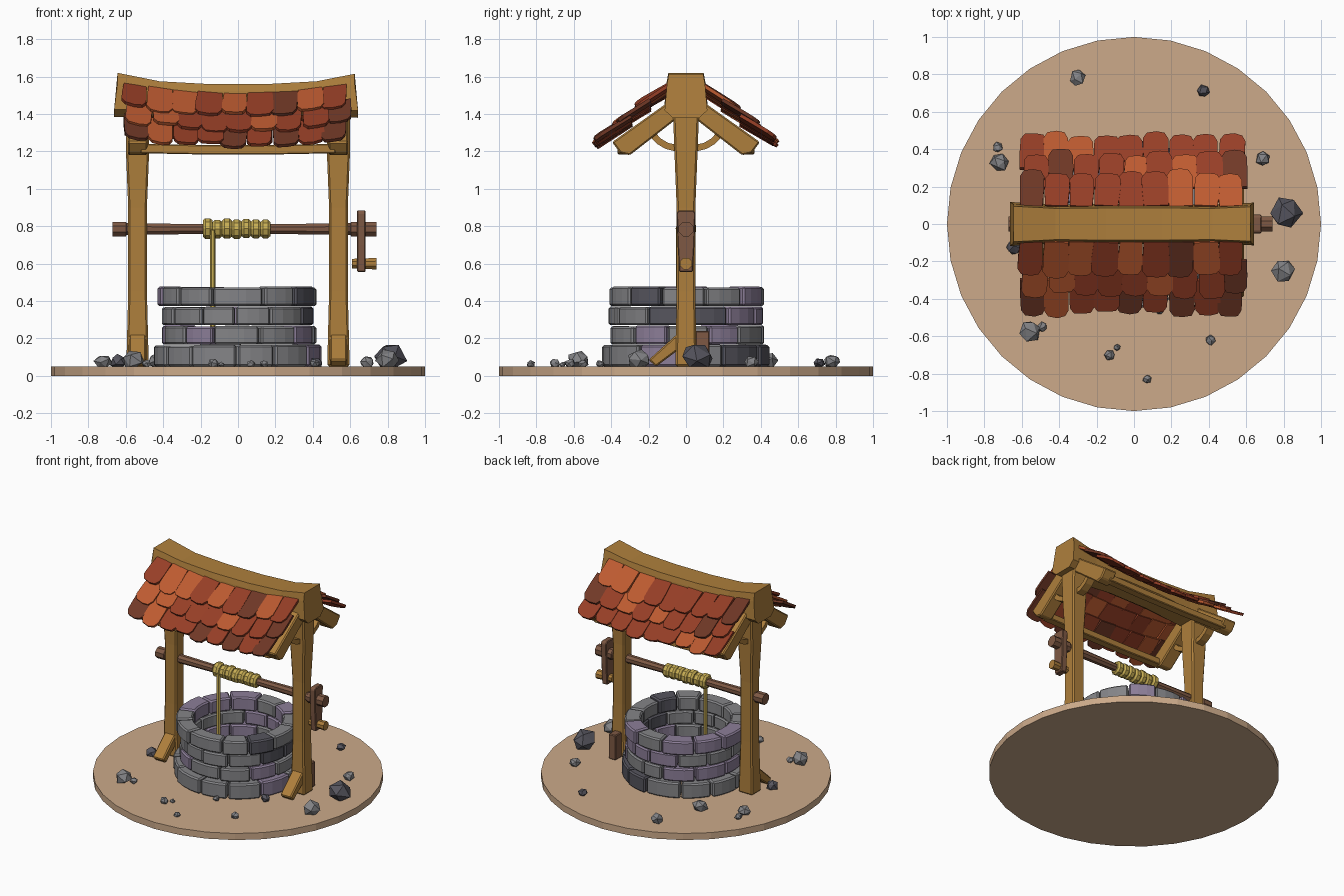
import bpy, bmesh, math, random
from mathutils import Vector, Matrix

if "Cube" in bpy.data.objects:
    bpy.data.objects.remove(bpy.data.objects["Cube"])
random.seed(7)
R = random.uniform


def mat(name, r, g, b):
    m = bpy.data.materials.new(name)
    lin = [(c / 255 / 12.92 if c < 11 else ((c / 255 + 0.055) / 1.055) ** 2.4) for c in (r, g, b)]
    m.diffuse_color = (*lin, 1)
    m.use_nodes = True
    m.node_tree.nodes["Principled BSDF"].inputs["Base Color"].default_value = m.diffuse_color
    return m


SAND = mat("sand", 204, 170, 138)
GREY = mat("grey stone", 132, 132, 135)
PURPLE = mat("purple stone", 140, 126, 152)
DARK = mat("dark stone", 86, 85, 94)
WOOD = mat("golden wood", 174, 127, 60)
BROWN = mat("brown wood", 126, 89, 68)
ROPE = mat("rope yellow", 200, 174, 84)
T_RED = mat("red tile", 150, 62, 38)
T_ORANGE = mat("orange tile", 188, 90, 48)
T_DARK = mat("dark tile", 112, 56, 38)


def finish(name, bm, mats, bevel=0):
    bmesh.ops.recalc_face_normals(bm, faces=bm.faces)
    me = bpy.data.meshes.new(name)
    bm.to_mesh(me)
    bm.free()
    for m in mats:
        me.materials.append(m)
    ob = bpy.data.objects.new(name, me)
    bpy.context.collection.objects.link(ob)
    if bevel:
        md = ob.modifiers.new("bevel", 'BEVEL')
        md.width, md.segments, md.limit_method = bevel, 1, 'ANGLE'
    return ob


def loft(bm, rings, mi=0):
    """Skin a list of closed rings and cap both ends."""
    vs = [[bm.verts.new(p) for p in r] for r in rings]
    n = len(vs[0])
    fs = [bm.faces.new(vs[0]), bm.faces.new(vs[-1])]
    for a, b in zip(vs, vs[1:]):
        fs += [bm.faces.new((a[i], a[(i + 1) % n], b[(i + 1) % n], b[i])) for i in range(n)]
    for f in fs:
        f.material_index = mi


def part(name, rings, m, bevel=0.008):
    bm = bmesh.new()
    loft(bm, rings)
    return finish(name, bm, [m], bevel)


def box(name, x0, x1, y0, y1, z0, z1, m, bevel=0.006):
    return part(name, [[(x, y0, z0), (x, y1, z0), (x, y1, z1), (x, y0, z1)] for x in (x0, x1)], m, bevel)


def slab(name, x0, x1, yz, m, bevel=0.008):
    """Extrude a side (y, z) profile along x."""
    return part(name, [[(x, y, z) for y, z in yz] for x in (x0, x1)], m, bevel)


def rod(name, xr, z, n, m, y=0, bevel=0):
    """Turned rod along x from (x, radius) pairs."""
    ang = [2 * math.pi * (i + 0.5) / n for i in range(n)]
    return part(name, [[(x, y + r * math.cos(a), z + r * math.sin(a)) for a in ang] for x, r in xr], m, bevel)


# ground disc
part("ground_disc", [[(math.cos(i * math.pi / 16), math.sin(i * math.pi / 16), z)
                      for i in range(32)] for z in (0, 0.05)], SAND, 0)

# well wall: four courses of curved stone blocks
for c, (z0, z1, ro) in enumerate([(0.05, 0.165, 0.445), (0.168, 0.268, 0.41),
                                  (0.271, 0.370, 0.405), (0.373, 0.475, 0.42)]):
    bm = bmesh.new()
    n = 12
    cuts = [2 * math.pi * (i + 0.5 * (c % 2) + R(-0.16, 0.16)) / n for i in range(n)]
    cuts.append(cuts[0] + 2 * math.pi)
    for a0, a1 in zip(cuts, cuts[1:]):
        dr, dz = R(-0.008, 0.012), R(-0.004, 0.003)
        rings = []
        for k in range(4):
            a = a0 + 0.012 + (a1 - a0 - 0.024) * k / 3
            rings.append([(r * math.cos(a), r * math.sin(a), z) for r, z in
                          ((0.31, z0), (ro + dr, z0), (ro + dr, z1 + dz), (0.31, z1 + dz))])
        loft(bm, rings, random.choices([0, 1, 2], [6, 3, 1])[0])
    finish(f"stone_course_{c + 1}", bm, [GREY, PURPLE, DARK], 0.01)

# posts, foot braces, rafters and curved braces on each side
for s, side in ((-1, "left"), (1, "right")):
    px = 0.537 * s
    part(f"{side}_post", [[(px + i * w, j * d, z) for i, j in ((-1, -1), (1, -1), (1, 1), (-1, 1))]
                          for z, w, d in ((0.05, 0.06, 0.056), (0.45, 0.05, 0.05), (0.9, 0.05, 0.05),
                                          (1.2, 0.062, 0.062), (1.42, 0.062, 0.07))], WOOD, 0.01)
    slab(f"{side}_foot_brace", px - 0.045, px + 0.045,
         [(-0.2, 0.085), (-0.16, 0.05), (-0.04, 0.14), (-0.04, 0.23)], WOOD)
    for t, face in ((-1, "front"), (1, "back")):
        slab(f"{side}_{face}_rafter", px - 0.052, px + 0.052,
             [(t * y, z) for y, z in ((0.03, 1.39), (0.30, 1.18), (0.35, 1.19), (0.395, 1.25), (0.03, 1.51))], WOOD)
        arc = []
        for r in (0.15, 0.185):
            pts = [(t * (0.04 + r * math.sin(a)), 1.385 - r * math.cos(a))
                   for a in [math.radians(5 + 17 * k) for k in range(5)]]
            arc.append(pts)
        bm = bmesh.new()
        loft(bm, [[(px - 0.03, *a), (px + 0.03, *a), (px + 0.03, *b), (px - 0.03, *b)] for a, b in zip(*arc)])
        finish(f"{side}_{face}_curved_brace", bm, [WOOD])
box("back_foot_plank", 0.505, 0.565, 0.05, 0.125, 0.05, 0.24, BROWN)


def sag(x):
    return 0.06 * (x / 0.62) ** 2


# sagging ridge beam
ridge = []
for x, top, h, k in ((-0.65, 1.62, 0.235, 1.05), (-0.42, 1.575, 0.19, 0.93), (-0.15, 1.56, 0.15, 0.95),
                     (0.15, 1.56, 0.15, 0.95), (0.42, 1.575, 0.19, 0.93), (0.63, 1.615, 0.235, 1.02)):
    ridge.append([(x + (0.012 * (x > 0.6) - 0.012 * (x < -0.6)) * (1 if z < 0.5 else -0.5), y * k, top - h + z * h)
                  for y, z in ((-0.07, 0), (0.07, 0), (0.112, 0.17), (0.1, 0.75), (0.09, 1), (-0.09, 1),
                               (-0.1, 0.75), (-0.112, 0.17))])
part("ridge_beam", ridge, WOOD, 0)

# eaves beams
for t, face in ((-1, "front"), (1, "back")):
    part(f"{face}_eaves_beam", [[(x, t * 0.335 + a * 0.03, 1.205 + 0.02 * abs(x) + b * 0.025)
                                 for a, b in ((-1, -1), (1, -1), (1, 1), (-1, 1))]
                                for x in (-0.52, -0.2, 0.2, 0.52)], WOOD, 0.005)

# roof tiles: three overlapping rows on each slope
top, eave = Vector((0.085, 1.495)), Vector((0.455, 1.195))
down = (eave - top).normalized()
for t, face in ((-1, "front"), (1, "back")):
    bm = bmesh.new()
    for row in range(3):
        n, d0 = 9, 0.13 * row
        for i in range(n):
            step = 1.2 / n
            cx = -0.61 + step * (i + 0.5) + (0.02 if row % 2 else -0.005)
            w, L = step * R(0.48, 0.54), R(0.195, 0.235)
            lift, rot = R(0.022, 0.036), R(-0.07, 0.07)
            shape = [(-0.92, 0), (0.92, 0), (1, 0.45), (1, 0.8), (0.72, 0.96), (0.1, 1 + R(-0.02, 0.02)),
                     (-0.68, 0.97), (-1, 0.82), (-1, 0.45)]
            rings = []
            for h in (0, 0.019):
                ring = []
                for u, v in shape:
                    x = cx + u * w - rot * v * L
                    d = d0 + v * L + rot * u * w
                    nn = h + lift * v + 0.004 * (i % 2)
                    p = top + down * d + Vector((-down.y, down.x)) * nn
                    ring.append((x, t * p.x, p.y + sag(x)))
                rings.append(ring)
            loft(bm, rings, random.choices([0, 1, 2], [5, 3, 1.5])[0])
    finish(f"{face}_roof_tiles", bm, [T_RED, T_ORANGE, T_DARK])

# windlass axle, crank and handle
rod("axle", [(-0.67, 0.042), (-0.6, 0.042), (-0.595, 0.034), (-0.1, 0.027), (0.1, 0.027), (0.6, 0.034),
             (0.605, 0.042), (0.74, 0.042)], 0.785, 8, BROWN)
slab("crank_arm", 0.637, 0.682, [(-0.036, 0.555), (0.036, 0.555), (0.045, 0.7), (0.05, 0.87),
                                 (0.04, 0.885), (-0.04, 0.885), (-0.05, 0.87), (-0.045, 0.7)], BROWN, 0.005)
rod("crank_handle", [(0.61, 0.028), (0.68, 0.03), (0.74, 0.034)], 0.6, 8, WOOD)

# rope coils and hanging rope
for i in range(7):
    x, r = -0.162 + 0.0515 * i, R(0.05, 0.056)
    rod(f"rope_coil_{i + 1}", [(x - 0.026, r - 0.012), (x - 0.013, r), (x + 0.013, r), (x + 0.026, r - 0.012)],
        0.785 + R(-0.003, 0.003), 9, ROPE)
part("hanging_rope", [[(-0.135 + 0.015 * math.cos(a), -0.04 + 0.015 * math.sin(a), z)
                       for a in [k * math.pi / 3 for k in range(6)]] for z in (0.25, 0.78)], ROPE, 0)

# scattered rocks: x, y, radius, dark or not
rocks = [(-0.3, 0.78, 0.048, 0), (0.37, 0.71, 0.033, 1), (0.69, 0.35, 0.042, 0), (0.81, 0.06, 0.088, 1),
         (0.80, -0.25, 0.066, 0), (0.41, -0.62, 0.03, 0), (0.07, -0.83, 0.023, 0), (-0.13, -0.7, 0.03, 0),
         (-0.09, -0.66, 0.018, 0), (-0.56, -0.57, 0.062, 0), (-0.49, -0.55, 0.027, 0), (-0.72, 0.33, 0.05, 0),
         (-0.73, 0.41, 0.028, 0), (-0.43, 0.44, 0.055, 0), (-0.64, -0.12, 0.045, 1), (0.14, -0.46, 0.025, 0),
         (0.42, -0.27, 0.035, 1)]
bm = bmesh.new()
for x, y, r, dark in rocks:
    M = (Matrix.Translation((x, y, 0.05 + 0.55 * r)) @ Matrix.Diagonal((1, 1, 0.85, 1))
         @ Matrix.Rotation(R(0, 6), 4, Vector((R(-1, 1), R(-1, 1), 1)).normalized()))
    new = bmesh.ops.create_icosphere(bm, subdivisions=1, radius=r, matrix=M)["verts"]
    for v in new:
        v.co += Vector((R(-1, 1), R(-1, 1), R(-1, 1))) * r * 0.12
        v.co.z = max(v.co.z, 0.045)
    for f in {f for v in new for f in v.link_faces}:
        f.material_index = dark
finish("rocks", bm, [GREY, DARK])
